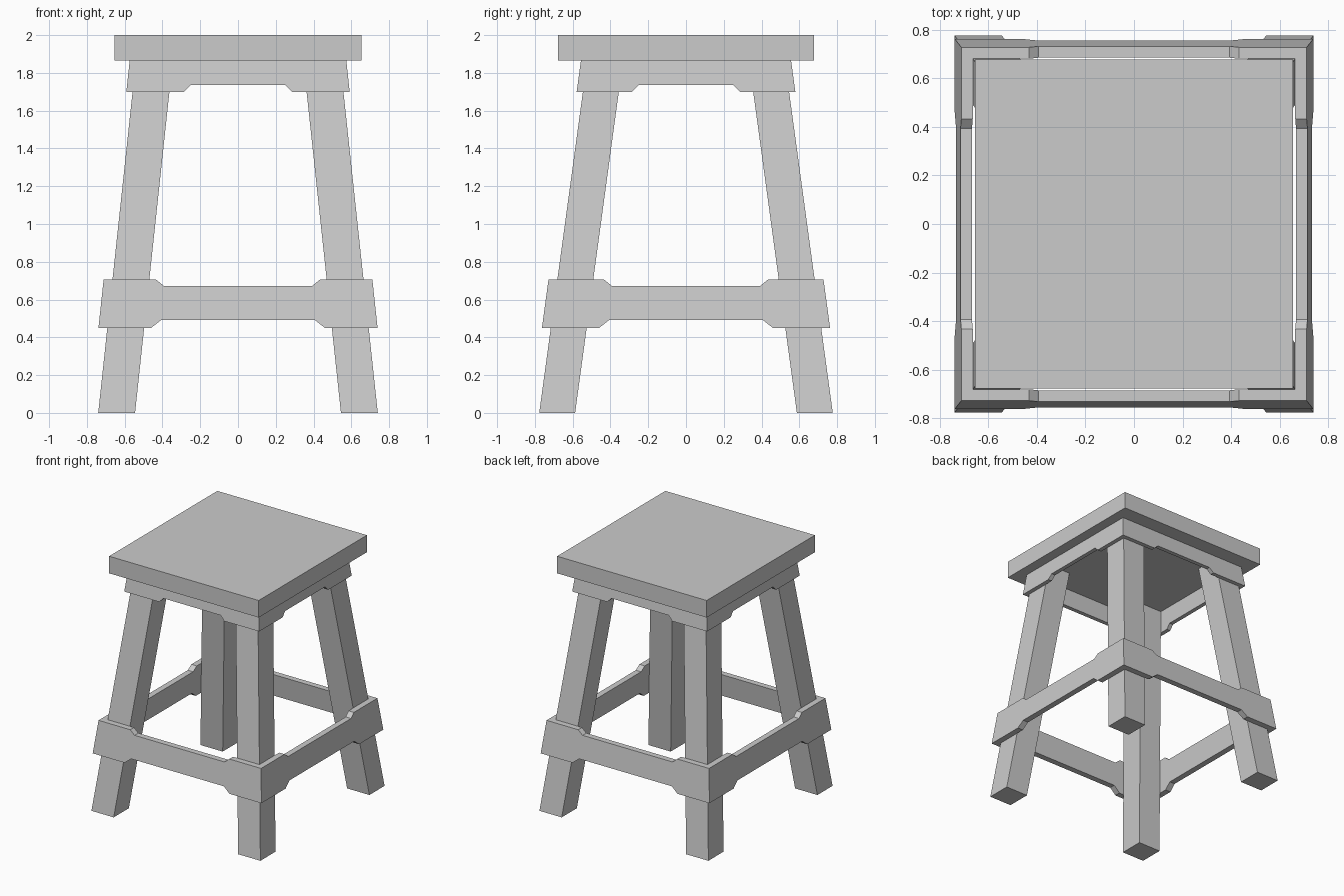
import bpy
import bmesh

cube = bpy.data.objects.get("Cube")
if cube:
    bpy.data.objects.remove(cube, do_unlink=True)

grey = bpy.data.materials.new("plain_grey")
grey.use_nodes = True
grey.diffuse_color = (0.6, 0.6, 0.6, 1)
grey.node_tree.nodes["Principled BSDF"].inputs["Base Color"].default_value = (0.6, 0.6, 0.6, 1)

# Outer faces of the splayed legs: foot position and inward lean per unit height
FOOT = (0.74, 0.777)
LEAN = (0.107, 0.136)
SEAT_BOTTOM = 1.865


def reach(axis, z):
    """Distance from the centre to the outer leg face at height z."""
    return FOOT[axis] - LEAN[axis] * z


def finish(bm, name):
    bmesh.ops.remove_doubles(bm, verts=bm.verts, dist=0.0001)
    bmesh.ops.recalc_face_normals(bm, faces=bm.faces)
    mesh = bpy.data.meshes.new(name)
    bm.to_mesh(mesh)
    bm.free()
    mesh.materials.append(grey)
    obj = bpy.data.objects.new(name, mesh)
    bpy.context.collection.objects.link(obj)
    return obj


def box(name, lower, upper):
    """Six-sided block between two rectangles (x0, x1, y0, y1, z)."""
    bm = bmesh.new()
    rings = []
    for x0, x1, y0, y1, z in (lower, upper):
        rings.append([bm.verts.new((x, y, z))
                      for x, y in ((x0, y0), (x1, y0), (x1, y1), (x0, y1))])
    bm.faces.new(rings[0])
    bm.faces.new(rings[1])
    for i in range(4):
        j = (i + 1) % 4
        bm.faces.new((rings[0][i], rings[0][j], rings[1][j], rings[1][i]))
    return finish(bm, name)


def mitred_frame(name, bottom, top, thick):
    """Four leaning boards around the legs. Edges are (u, z) lists for the
    right half, ending at the corner where u is None."""
    bm = bmesh.new()

    def mirrored(half):
        return [(u, z, -1) for u, z in reversed(half)] + [(u, z, 1) for u, z in half]

    outline = mirrored(bottom) + mirrored(top)[::-1]
    corner_pair = len(bottom) * 2
    for axis in (0, 1):
        for side in (-1, 1):
            loops = []
            for offset in (thick, 0):
                loop = []
                for u, z, sign in outline:
                    along = u if u is not None else reach(axis, z) + offset
                    out = side * (reach(1 - axis, z) + offset)
                    point = (sign * along, out, z) if axis == 0 else (out, sign * along, z)
                    loop.append(bm.verts.new(point))
                loops.append(loop)
                bm.faces.new(loop)
            # Edge faces, leaving the mitred ends open so the corners weld
            n = len(outline)
            for i in range(n):
                j = (i + 1) % n
                if outline[i][0] is None and outline[j][0] is None:
                    continue
                bm.faces.new((loops[0][i], loops[0][j], loops[1][j], loops[1][i]))
    return finish(bm, name)


# Seat slab
box("seat", (-0.655, 0.655, -0.677, 0.677, SEAT_BOTTOM), (-0.655, 0.655, -0.677, 0.677, 2.0))

# Four splayed legs
for x_name, sx in (("right", -1), ("left", 1)):
    for y_name, sy in (("front", -1), ("back", 1)):
        ends = []
        for z in (0, SEAT_BOTTOM):
            x, y = reach(0, z), reach(1, z)
            ends.append((sx * x, sx * (x - 0.195), sy * y, sy * (y - 0.19), z))
        box(f"{y_name}_{x_name}_leg", *ends)

# Apron under the seat, with a shallow cut-out along its lower edge
mitred_frame("apron",
             [(0.25, 1.735), (0.285, 1.70), (None, 1.70)],
             [(0.25, SEAT_BOTTOM), (None, SEAT_BOTTOM)], 0.033)

# Stretcher frame, narrowed between the legs
mitred_frame("stretcher_frame",
             [(0.405, 0.493), (0.46, 0.45), (None, 0.45)],
             [(0.393, 0.673), (0.433, 0.705), (None, 0.705)], 0.047)
